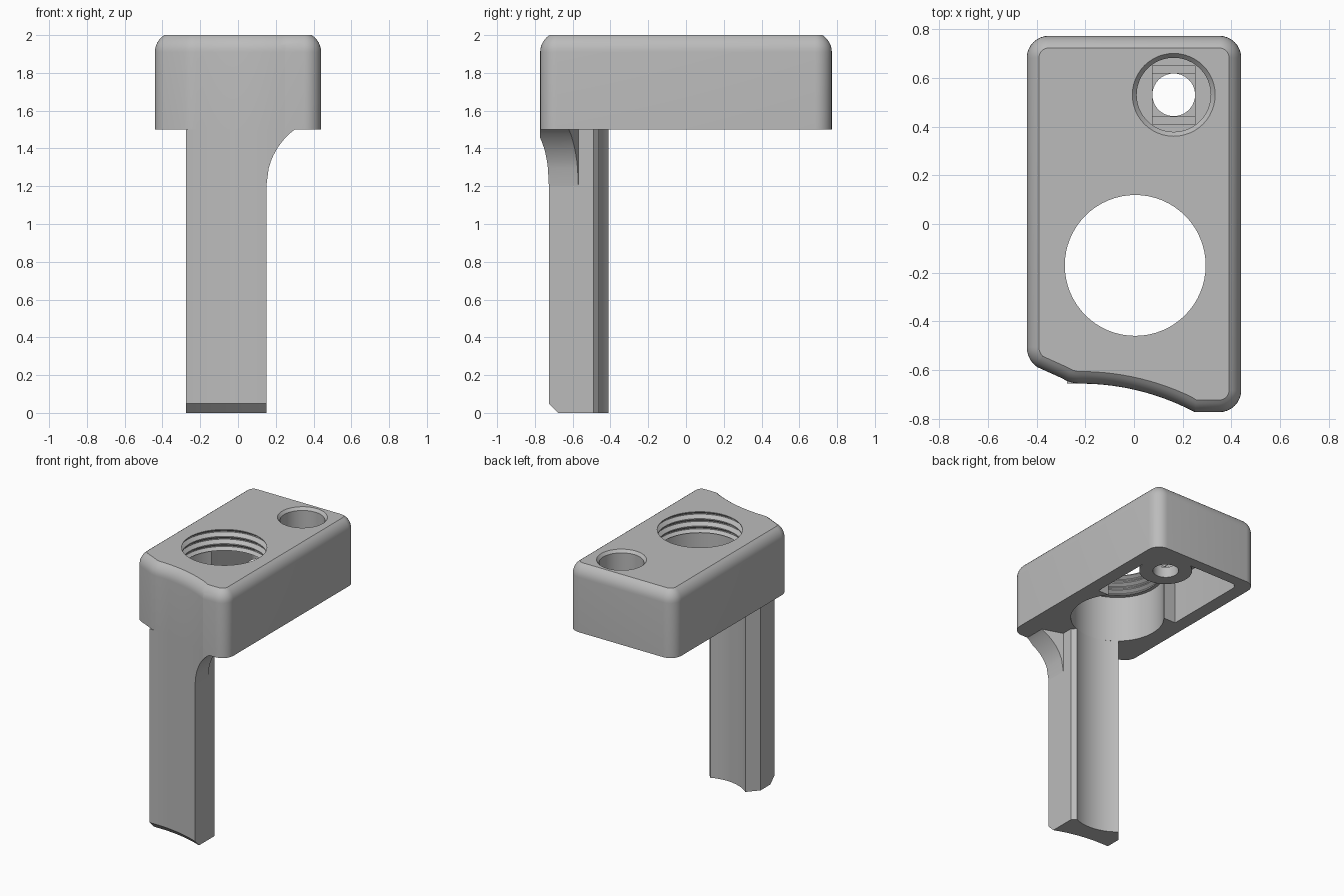
import bpy, bmesh
from math import sin, cos, sqrt, radians, pi

if "Cube" in bpy.data.objects:
    bpy.data.objects.remove(bpy.data.objects["Cube"])

grey = bpy.data.materials.new("plain grey")
grey.use_nodes = True
grey.diffuse_color = (0.5, 0.5, 0.5, 1)
grey.node_tree.nodes["Principled BSDF"].inputs["Base Color"].default_value = (0.5, 0.5, 0.5, 1)

BOTTOM, TOP, CEILING = 1.5, 2.0, 1.84
HOLE = (0.005, -0.17)      # large threaded hole
BOLT = (0.163, 0.53)       # small bolt hole


def arc(c, r, a0, a1, n):
    """Points on an arc, angles in degrees."""
    angles = [radians(a0 + (a1 - a0) * i / n) for i in range(n + 1)]
    return [(c[0] + r * cos(a), c[1] + r * sin(a)) for a in angles]


def circle(c, r, n=64):
    return arc(c, r, 0, 360, n)[:-1]


def front_y(x):
    """Hollow front face shared by the head, leg and bracket."""
    drop = 1 - sqrt(1 - (x + 0.22) ** 2) if x > -0.22 else 0
    return max(-0.655 - drop, -0.772)


def at(points, z):
    return [(x, y, z) for x, y in points]


def loft(name, rings):
    """Closed solid skinned through rings of equal length."""
    bm = bmesh.new()
    loops = [[bm.verts.new(p) for p in ring] for ring in rings]
    n = len(loops[0])
    for a, b in zip(loops, loops[1:]):
        for i in range(n):
            j = (i + 1) % n
            bm.faces.new((a[i], a[j], b[j], b[i]))
    bm.faces.new(loops[0][::-1])
    bm.faces.new(loops[-1])
    bmesh.ops.recalc_face_normals(bm, faces=bm.faces)
    mesh = bpy.data.meshes.new(name)
    bm.to_mesh(mesh)
    bm.free()
    obj = bpy.data.objects.new(name, mesh)
    bpy.context.collection.objects.link(obj)
    mesh.materials.append(grey)
    return obj


def prism(name, points, z0, z1):
    return loft(name, [at(points, z0), at(points, z1)])


def box_points(c, hx, hy):
    return [(c[0] + sx * hx, c[1] + sy * hy) for sx, sy in ((-1, -1), (1, -1), (1, 1), (-1, 1))]


def inset(points, d):
    """Move a counter-clockwise outline inwards."""
    out = []
    for i, (x, y) in enumerate(points):
        (ax, ay), (bx, by) = points[i - 1], points[(i + 1) % len(points)]
        tx, ty = bx - ax, by - ay
        length = sqrt(tx * tx + ty * ty)
        out.append((x - d * ty / length, y + d * tx / length))
    return out


def activate(obj):
    bpy.ops.object.select_all(action='DESELECT')
    obj.select_set(True)
    bpy.context.view_layer.objects.active = obj


def cut(obj, cutter):
    mod = obj.modifiers.new("cut", 'BOOLEAN')
    mod.operation, mod.solver, mod.object = 'DIFFERENCE', 'EXACT', cutter
    activate(obj)
    bpy.ops.object.modifier_apply(modifier=mod.name)
    bpy.data.objects.remove(cutter)


# Head outline, counter-clockwise from the front right corner
outline = arc((0.35, -0.682), 0.09, -90, 0, 8)
outline += arc((0.35, 0.682), 0.09, 0, 90, 8)
outline += arc((-0.35, 0.682), 0.09, 90, 180, 8)
outline += arc((-0.34, -0.505), 0.1, 180, 235, 6)
outline += arc((-0.22, -0.515), 0.14, 237, 270, 4)
outline += [(x, front_y(x)) for x in [-0.22 + 0.47 * i / 14 for i in range(1, 15)]]

# Head with a rounded upper rim
R, SWEEP, STEPS = 0.106, radians(58), 6
rings = [at(outline, BOTTOM)]
for i in range(STEPS + 1):
    a = SWEEP * i / STEPS
    rings.append(at(inset(outline, R * (1 - cos(a))), TOP - R * (sin(SWEEP) - sin(a))))
head = loft("head", rings)

# Hollow underside, leaving a solid boss around the bolt hole
pocket = [(-0.34, 0.03), (0.34, 0.03)]
pocket += arc(BOLT, 0.18, -10, -243, 24)
pocket += arc((-0.29, 0.64), 0.05, 90, 180, 6)
cut(head, prism("pocket_cutter", pocket, 1.4, CEILING))
cut(head, prism("bore_cutter", circle(HOLE, 0.317), 1.4, CEILING + 0.001))

# Threaded hole through the roof
PITCH = 0.055
thread = [(0.29, 1.75), (0.29, CEILING)]
for k in range(3):
    z = CEILING + 0.003 + k * PITCH
    thread += [(0.312, z + 0.018), (0.312, z + 0.026), (0.289, z + 0.042), (0.289, z + 0.05)]
thread += [(0.302, TOP + 0.006), (0.302, 2.1)]
cut(head, loft("thread_cutter", [at(circle(HOLE, r), z) for r, z in thread]))

# Bolt hole: chamfered counterbore, stepped seat and through hole
bore = [(0.152, 1.62), (0.152, 1.98), (0.17, TOP), (0.17, 2.1)]
cut(head, loft("counterbore_cutter", [at(circle(BOLT, r, 48), z) for r, z in bore]))
cut(head, prism("seat_slot_cutter", box_points(BOLT, 0.088, 0.121), 1.6, 1.7))
cut(head, prism("seat_square_cutter", box_points(BOLT, 0.088, 0.088), 1.58, 1.7))
cut(head, prism("bolt_hole_cutter", circle(BOLT, 0.0875, 40), 1.4, 1.7))

# Leg: hollow front, chamfered rear corners and a round groove behind
LEFT, RIGHT, N = -0.275, 0.15, 14
front = [(x, front_y(x)) for x in [LEFT + (RIGHT - LEFT) * i / N for i in range(N + 1)]]
rear = [(RIGHT, -0.49)] + arc((0, -0.17), 0.315, -67.5, -130.5, 16) + [(LEFT, -0.49)]
toe = [(x, y + 0.05) for x, y in front]
leg = loft("leg", [at(toe + rear, 0), at(front + rear, 0.05), at(front + rear, BOTTOM)])

# Curved bracket joining the leg to the head
sections = []
for i in range(13):
    t = i / 12
    x = RIGHT + 0.15 * t
    low = min(1.2 + sqrt(max(0.375 ** 2 - (0.525 - x) ** 2, 0)), BOTTOM - 0.001)
    yf, yb = front_y(x), -0.57 - 0.05 * t
    sections.append([(x, yf, low), (x, yb, low), (x, yb, BOTTOM), (x, yf, BOTTOM)])
bracket = loft("bracket", sections)

for part in (head, leg, bracket):
    activate(part)
    bpy.ops.object.shade_smooth_by_angle(angle=radians(25))
